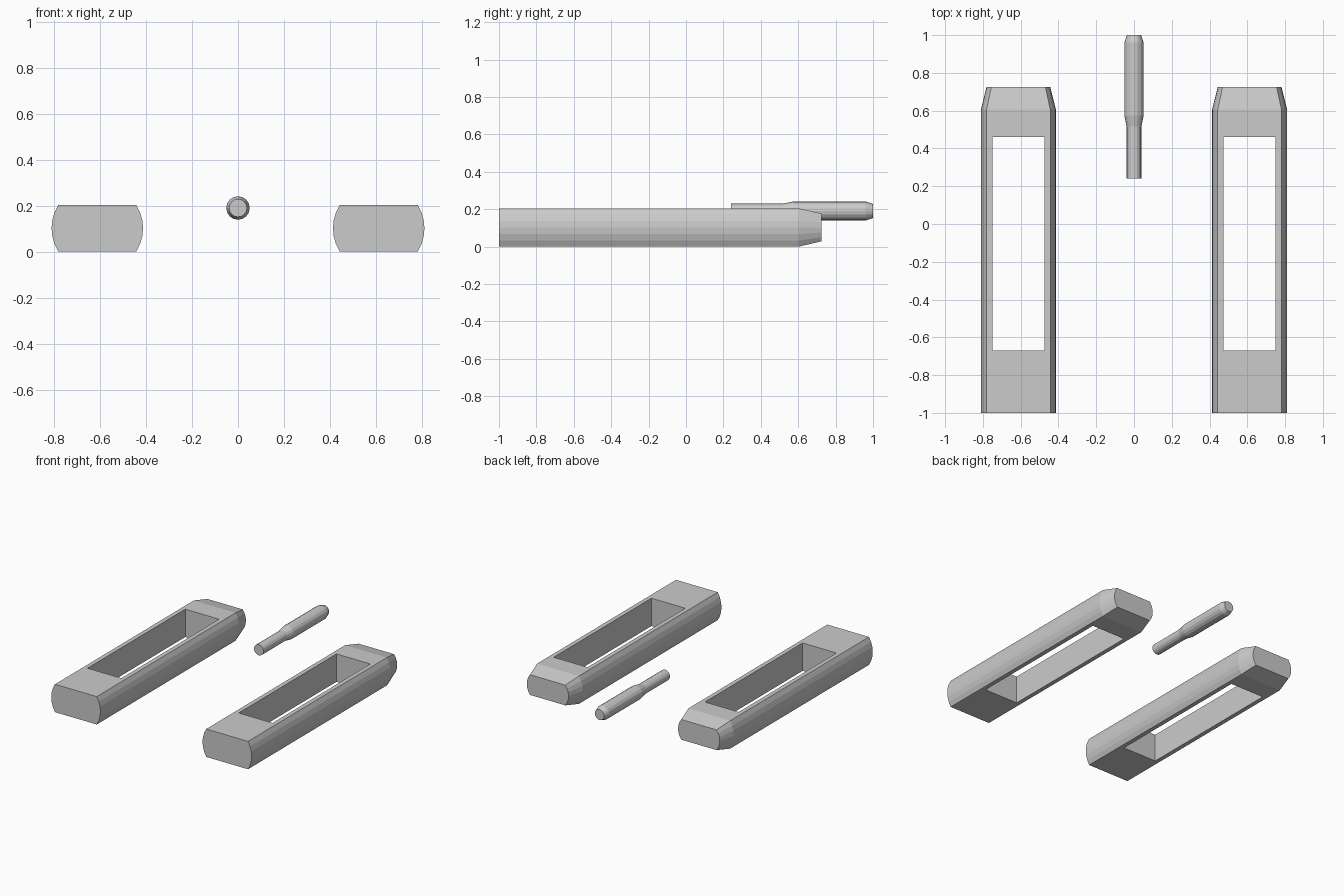
import bpy, bmesh, math
from mathutils import Vector

if "Cube" in bpy.data.objects:
    bpy.data.objects.remove(bpy.data.objects["Cube"])


def loft(name, rings):
    """Skin a list of equal-length point rings and cap both ends."""
    bm = bmesh.new()
    loops = [[bm.verts.new(p) for p in ring] for ring in rings]
    n = len(loops[0])
    for a, b in zip(loops, loops[1:]):
        for i in range(n):
            j = (i + 1) % n
            bm.faces.new((a[i], a[j], b[j], b[i]))
    bm.faces.new(loops[0])
    bm.faces.new(loops[-1])
    bmesh.ops.recalc_face_normals(bm, faces=bm.faces)
    mesh = bpy.data.meshes.new(name)
    bm.to_mesh(mesh)
    bm.free()
    obj = bpy.data.objects.new(name, mesh)
    bpy.context.collection.objects.link(obj)
    return obj


def bar_section(y, flat, bulge, half_h, cx, cz=0.102, seg=6):
    """Flat top and bottom with circular-arc sides."""
    sag = bulge - flat
    r = (half_h ** 2 + sag ** 2) / (2 * sag)
    a = math.asin(half_h / r)
    side = []
    for i in range(seg + 1):
        t = -a + 2 * a * i / seg
        side.append((bulge - r + r * math.cos(t), r * math.sin(t)))
    pts = side + [(-x, -z) for x, z in side]
    return [Vector((cx + x, y, cz + z)) for x, z in pts]


def slotted_bar(name, cx):
    bar = loft(name, [bar_section(-1.0, 0.169, 0.199, 0.102, cx),
                      bar_section(0.605, 0.169, 0.199, 0.102, cx),
                      bar_section(0.725, 0.143, 0.169, 0.074, cx)])
    # through slot
    y0, y1 = -0.67, 0.46
    bpy.ops.mesh.primitive_cube_add(size=1, location=(cx, (y0 + y1) / 2, 0.1))
    cutter = bpy.context.object
    cutter.name = name + "_slot_cutter"
    cutter.scale = (0.274, y1 - y0, 0.6)
    cutter.hide_render = True
    mod = bar.modifiers.new("slot", 'BOOLEAN')
    mod.operation = 'DIFFERENCE'
    mod.solver = 'EXACT'
    mod.object = cutter
    bpy.context.view_layer.objects.active = bar
    bpy.ops.object.modifier_apply(modifier=mod.name)
    bpy.data.objects.remove(cutter, do_unlink=True)


# two slotted bars
slotted_bar("left_bar", -0.612)
slotted_bar("right_bar", 0.612)

# stepped round pin
SIDES = 16
profile = [(0.24, 0.039), (0.515, 0.039), (0.575, 0.051), (0.96, 0.051), (1.0, 0.038)]
loft("centre_pin", [[Vector((r * math.cos(2 * math.pi * i / SIDES), y,
                             0.19 + r * math.sin(2 * math.pi * i / SIDES)))
                     for i in range(SIDES)] for y, r in profile])
